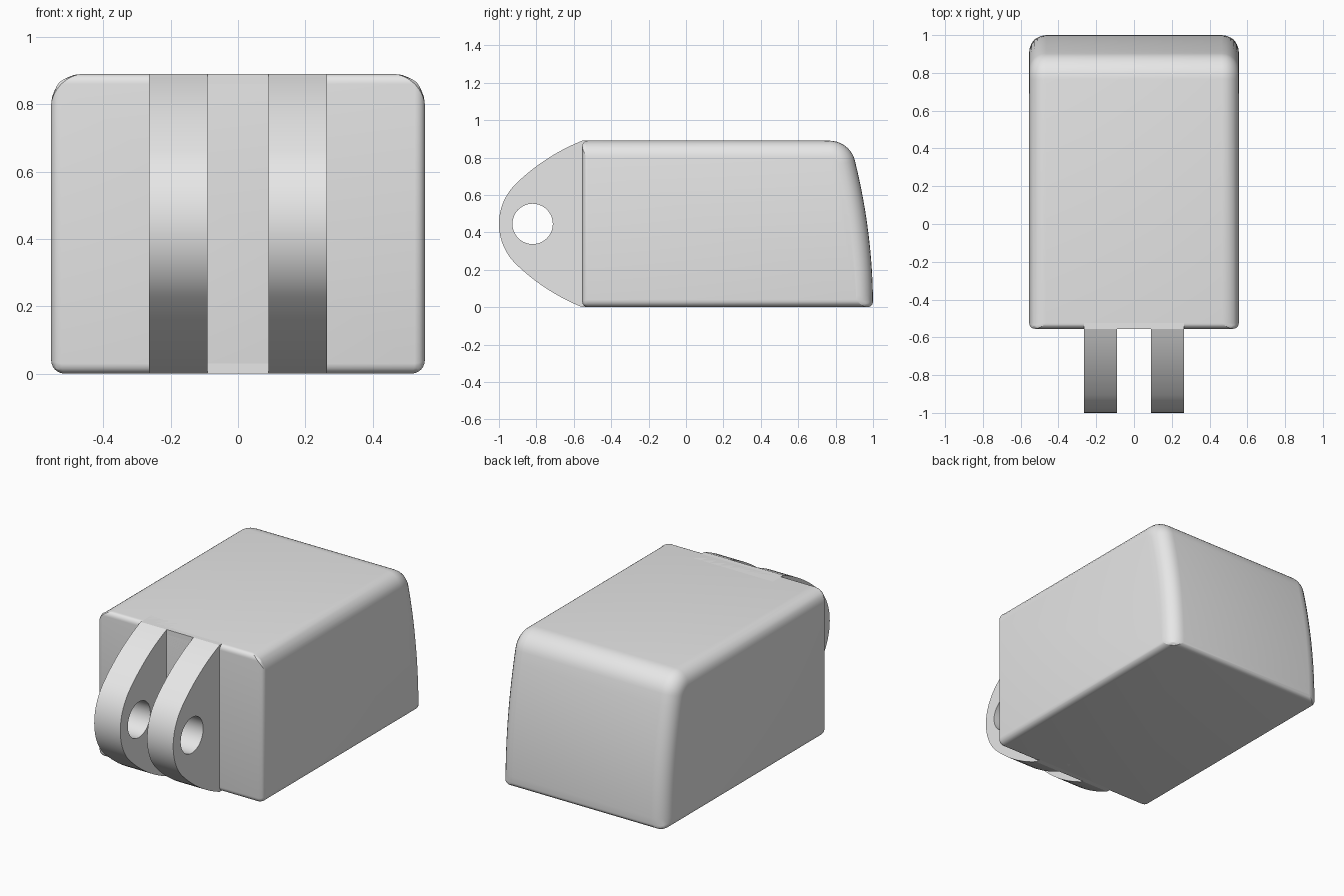
import bpy, bmesh
from math import sin, cos, pi, radians, asin

cube = bpy.data.objects.get("Cube")
if cube:
    bpy.data.objects.remove(cube, do_unlink=True)

WIDTH, FRONT, TOP = 0.555, -0.555, 0.89
LUG_IN, LUG_OUT = 0.09, 0.265

grey = bpy.data.materials.new("light grey")
grey.use_nodes = True
grey.diffuse_color = (0.8, 0.8, 0.8, 1)
grey.node_tree.nodes["Principled BSDF"].inputs["Base Color"].default_value = (0.8, 0.8, 0.8, 1)


def add_object(name, bm):
    mesh = bpy.data.meshes.new(name)
    bm.to_mesh(mesh)
    bm.free()
    mesh.materials.append(grey)
    obj = bpy.data.objects.new(name, mesh)
    bpy.context.collection.objects.link(obj)
    return obj


def finish(obj):
    """Bake the modifiers, then smooth only the gentle angles."""
    bpy.ops.object.select_all(action='DESELECT')
    obj.select_set(True)
    bpy.context.view_layer.objects.active = obj
    bpy.ops.object.convert(target='MESH')
    bpy.ops.object.shade_smooth_by_angle(angle=radians(20))


def prism(half_width, profile):
    """Extrude a closed (y, z) profile across x."""
    bm = bmesh.new()
    sides = [[bm.verts.new((x, y, z)) for y, z in profile]
             for x in (-half_width, half_width)]
    for side in sides:
        bm.faces.new(side)
    n = len(profile)
    for i in range(n):
        j = (i + 1) % n
        bm.faces.new((sides[0][i], sides[0][j], sides[1][j], sides[1][i]))
    bmesh.ops.recalc_face_normals(bm, faces=bm.faces[:])
    return bm


# Body: side profile with a bowed back and a round top back edge
profile = [(FRONT, 0)]
for i in range(13):
    z = 0.784 * i / 12
    profile.append((1 - 0.158 * z * z, z))
radius = 0.14
for i in range(1, 11):
    a = radians(14 + 76 * i / 10)
    profile.append((0.767 + radius * cos(a), TOP - radius + radius * sin(a)))
profile.append((FRONT, TOP))
bm = prism(WIDTH, profile)

# Edge rounding, chosen by where each edge lies
weight = bm.edges.layers.float.new("bevel_weight_edge")
for e in bm.edges:
    a, b = (v.co for v in e.verts)
    mid = (a + b) / 2
    at_front, at_base = mid.y < FRONT + 0.001, mid.z < 0.001
    if abs(a.x - b.x) > 0.1:
        size = 0.03 if at_front or at_base else 0
    elif at_front:
        size = 0.03
    else:
        size = 0.04 if at_base else 0.09
    e[weight] = size / 0.1
body = add_object("body", bm)
bevel = body.modifiers.new("rounding", 'BEVEL')
bevel.limit_method = 'WEIGHT'
bevel.width = 0.1
bevel.segments = 6
finish(body)

# Flush block between the lugs, where the front edge stays sharp
back = FRONT + 0.1
finish(add_object("lug_base", prism(LUG_OUT, [(FRONT, 0), (back, 0), (back, TOP), (FRONT, TOP)])))

# Hinge lugs: rounded tip, curved flanks and a pin hole
mid_z, tip_r = TOP / 2, 0.3
reach = asin(0.22 / tip_r)
upper = []
for i in range(13):
    a = reach * i / 12
    upper.append((-1 + tip_r - tip_r * cos(a), tip_r * sin(a)))
p0, p1, p2 = upper[-1], (-0.753, 0.365), (FRONT, mid_z)
for i in range(1, 13):
    t = i / 12
    upper.append(tuple((1 - t) ** 2 * a + 2 * t * (1 - t) * b + t * t * c
                       for a, b, c in zip(p0, p1, p2)))
upper.append((back, mid_z))
outline = upper + [(y, -z) for y, z in reversed(upper[1:])]
hole = [(-0.82 + 0.108 * cos(2 * pi * i / 40), 0.108 * sin(2 * pi * i / 40)) for i in range(40)]

bm = bmesh.new()
for loop in (outline, hole):
    verts = [bm.verts.new(((LUG_IN + LUG_OUT) / 2, y, z + mid_z)) for y, z in loop]
    for i, v in enumerate(verts):
        bm.edges.new((verts[i - 1], v))
bmesh.ops.triangle_fill(bm, edges=bm.edges[:], use_beauty=True, normal=(1, 0, 0))
lugs = add_object("hinge_lugs", bm)
solid = lugs.modifiers.new("thickness", 'SOLIDIFY')
solid.thickness = LUG_OUT - LUG_IN
solid.offset = 0
lugs.modifiers.new("mirror", 'MIRROR')
finish(lugs)
